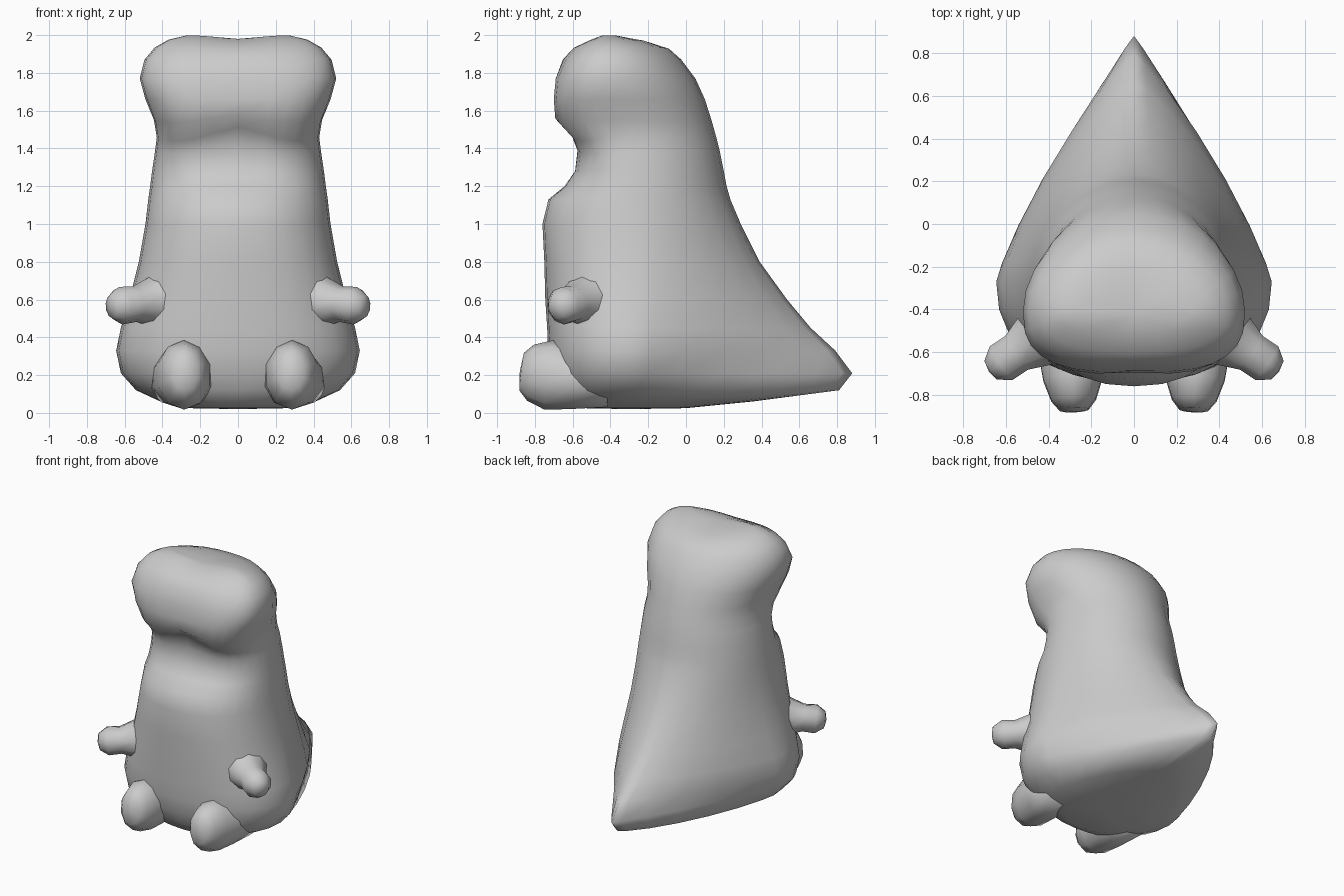
import bpy, bmesh, math
from mathutils import Vector

if "Cube" in bpy.data.objects:
    bpy.data.objects.remove(bpy.data.objects["Cube"])

SEG = 28


def loft(name, rings, start, end):
    """Skin equal-sized rings of points, closing both ends with a fan."""
    bm = bmesh.new()
    loops = [[bm.verts.new(p) for p in r] for r in rings]
    n = len(loops[0])
    for a, b in zip(loops, loops[1:]):
        for i in range(n):
            bm.faces.new((a[i], a[(i + 1) % n], b[(i + 1) % n], b[i]))
    for loop, tip in ((loops[0], start), (loops[-1], end)):
        v = bm.verts.new(tip)
        for i in range(n):
            bm.faces.new((v, loop[i], loop[(i + 1) % n]))
    bmesh.ops.recalc_face_normals(bm, faces=bm.faces[:])
    for f in bm.faces:
        f.smooth = True
    me = bpy.data.meshes.new(name)
    bm.to_mesh(me)
    bm.free()
    ob = bpy.data.objects.new(name, me)
    bpy.context.collection.objects.link(ob)
    return ob


def bell(v, mid, width):
    return math.exp(-((v - mid) / width) ** 2)


def clamp(v):
    return min(max(v, 0), 1)


def body_ring(z, w, front, back):
    """Boxy front half, back half running to a pointed tail low down."""
    c = -0.27 - 0.14 * clamp((z - 1.4) / 0.35)          # y of widest point
    nf = 2.4 + 0.5 * bell(z, 1.65, 0.25) - 0.2 * bell(z, 1.15, 0.2)
    nb = min(1.08 + max(z - 0.2, 0) * 0.9, 1.95) + max(0.2 - z, 0) * 3
    groove = 0.02 * bell(z, 1.32, 0.12) + 0.02 * bell(z, 1.66, 0.15)
    lip = 0.09 * bell(z, 1.48, 0.09)                    # arched upper lip
    pts = []
    for i in range(SEG):
        t = 2 * math.pi * i / SEG
        co, si = math.cos(t), math.sin(t)
        n, d = (nb, back - c) if si > 0 else (nf, c - front)
        x = w * math.copysign(abs(co) ** (2 / n), co)
        y = c + d * math.copysign(abs(si) ** (2 / n), si)
        f = max(-si, 0)
        g = bell(x, 0, 0.2) * f
        crown = 0.02 * bell(x, 0, 0.15) * clamp((z - 1.9) * 10)   # dip between brows
        pts.append((x, y + groove * g, z + lip * (g - 0.4 * f) - crown))
    return pts


# Body, head and tail in one skin: z, half width, front y, back y
profile = [
    (0.025, 0.26, -0.55, 0.0),
    (0.06, 0.41, -0.63, 0.35),
    (0.12, 0.54, -0.67, 0.81),
    (0.21, 0.62, -0.71, 0.88),
    (0.33, 0.645, -0.73, 0.79),
    (0.45, 0.62, -0.735, 0.66),
    (0.6, 0.575, -0.745, 0.535),
    (0.8, 0.525, -0.75, 0.39),
    (1.0, 0.49, -0.76, 0.29),
    (1.13, 0.475, -0.73, 0.235),
    (1.2, 0.465, -0.65, 0.215),
    (1.28, 0.455, -0.605, 0.2),
    (1.38, 0.44, -0.59, 0.18),
    (1.46, 0.43, -0.62, 0.16),
    (1.55, 0.445, -0.705, 0.135),
    (1.66, 0.49, -0.715, 0.1),
    (1.77, 0.52, -0.7, 0.05),
    (1.87, 0.495, -0.655, -0.025),
    (1.935, 0.44, -0.6, -0.09),
    (1.975, 0.37, -0.52, -0.2),
    (2.0, 0.27, -0.46, -0.34),
]
loft("body", [body_ring(*p) for p in profile], (0, -0.3, 0.02), (0, -0.41, 1.98))


def limb(name, side, start, end, stations, sides=10):
    """Tube from start to end; stations are (fraction, half width, half height)."""
    start = Vector((start[0] * side, *start[1:]))
    end = Vector((end[0] * side, *end[1:]))
    axis = end - start
    across = axis.cross(Vector((0, 0, 1))).normalized()
    up = across.cross(axis).normalized()
    angles = [2 * math.pi * (i + 0.5) / sides for i in range(sides)]
    rings = [[start + axis * f + across * rw * math.cos(t) + up * rh * math.sin(t)
              for t in angles] for f, rw, rh in stations]
    loft(name, rings, start, end)


for side, label in ((-1, "left"), (1, "right")):
    # Stubby arm flaring into the body
    limb(label + "_arm", side, (0.35, -0.47, 0.6), (0.68, -0.69, 0.56),
         [(0, 0.2, 0.19), (0.35, 0.14, 0.13), (0.6, 0.1, 0.095),
          (0.82, 0.1, 0.1), (0.97, 0.055, 0.06)])
    # Foot with upturned toe
    limb(label + "_foot", side, (0.3, -0.4, 0.16), (0.28, -0.88, 0.22),
         [(0, 0.18, 0.13), (0.4, 0.165, 0.165), (0.68, 0.145, 0.185),
          (0.88, 0.11, 0.15), (0.98, 0.07, 0.1)])
